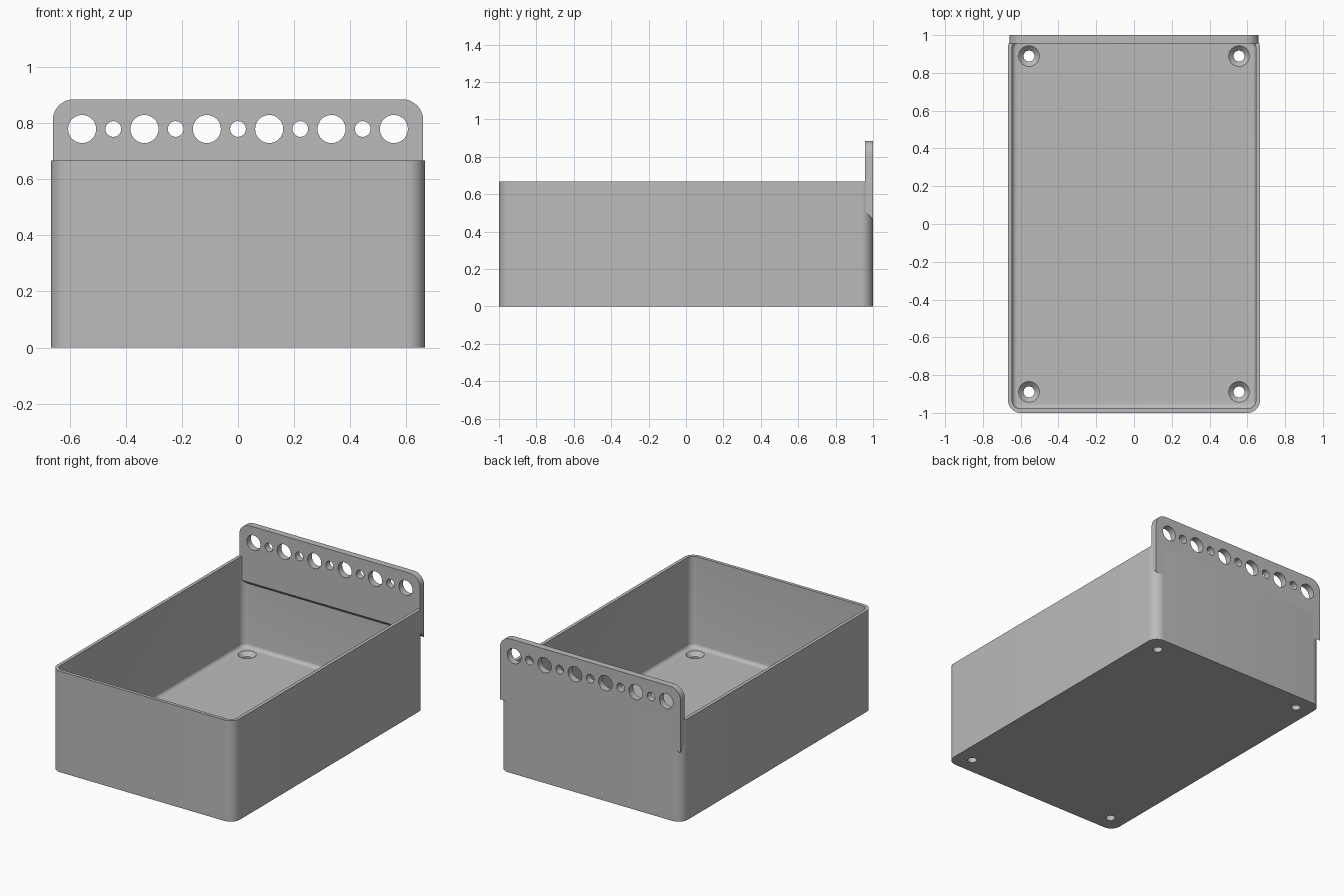
import bpy, bmesh, math

cube = bpy.data.objects.get("Cube")
if cube:
    bpy.data.objects.remove(cube, do_unlink=True)

# Overall dimensions
HALF_X, HALF_Y, HEIGHT = 0.667, 1.0, 0.667
WALL, FLOOR, CORNER, FILLET = 0.022, 0.067, 0.067, 0.024
PLATE_X, PLATE_FRONT, PLATE_TOP = 0.66, 0.956, 0.885

grey = bpy.data.materials.new("plain grey")
grey.use_nodes = True
colour = (0.5, 0.5, 0.5, 1)
grey.diffuse_color = colour
grey.node_tree.nodes["Principled BSDF"].inputs["Base Color"].default_value = colour


def arc(cx, cy, r, start, end, steps):
    return [(cx + r * math.cos(math.radians(start + (end - start) * i / steps)),
             cy + r * math.sin(math.radians(start + (end - start) * i / steps)))
            for i in range(steps + 1)]


def rounded_rect(hx, hy, r, z):
    pts = []
    for k, (sx, sy) in enumerate([(1, 1), (-1, 1), (-1, -1), (1, -1)]):
        pts += arc(sx * (hx - r), sy * (hy - r), r, 90 * k, 90 * k + 90, 10)
    return [(x, y, z) for x, y in pts]


def add_loft(bm, loops):
    """Skin a stack of matching loops and close both ends."""
    rings = [[bm.verts.new(p) for p in loop] for loop in loops]
    n = len(rings[0])
    for a, b in zip(rings, rings[1:]):
        for i in range(n):
            bm.faces.new((a[i], a[(i + 1) % n], b[(i + 1) % n], b[i]))
    bm.faces.new(rings[0])
    bm.faces.new(rings[-1])


def finish(bm, name):
    bmesh.ops.recalc_face_normals(bm, faces=bm.faces)
    mesh = bpy.data.meshes.new(name)
    bm.to_mesh(mesh)
    bm.free()
    mesh.materials.append(grey)
    obj = bpy.data.objects.new(name, mesh)
    bpy.context.collection.objects.link(obj)
    return obj


def cut_and_smooth(obj, cutter):
    cutter.hide_render = True
    mod = obj.modifiers.new("holes", "BOOLEAN")
    mod.operation, mod.solver, mod.object = "DIFFERENCE", "EXACT", cutter
    bpy.ops.object.select_all(action="DESELECT")
    bpy.context.view_layer.objects.active = obj
    obj.select_set(True)
    bpy.ops.object.modifier_apply(modifier=mod.name)
    bpy.ops.object.shade_smooth_by_angle(angle=math.radians(30))
    bpy.data.objects.remove(cutter, do_unlink=True)


# Open tray with rounded corners and a filleted floor
bm = bmesh.new()
inner = (HALF_X - WALL, HALF_Y - WALL, CORNER - WALL)
loops = [rounded_rect(HALF_X, HALF_Y, CORNER, 0),
         rounded_rect(HALF_X, HALF_Y, CORNER, HEIGHT),
         rounded_rect(*inner, HEIGHT)]
for c, s in arc(0, 0, FILLET, 0, 90, 5):
    inset = FILLET - c
    loops.append(rounded_rect(*(v - inset for v in inner), FLOOR + FILLET - s))
add_loft(bm, loops)
tray = finish(bm, "tray")

# Countersunk screw holes in the floor
bm = bmesh.new()
sink = [(0.029, -0.05), (0.029, FLOOR - 0.026), (0.055, FLOOR), (0.055, FLOOR + 0.05)]
for x in (-0.556, 0.556):
    for y in (-0.889, 0.889):
        add_loft(bm, [[(px, py, z) for px, py in arc(x, y, r, 0, 348.75, 31)]
                      for r, z in sink])
cut_and_smooth(tray, finish(bm, "screw_hole_cutter"))

# Upright back plate with rounded top corners and a sloping lower edge
bm = bmesh.new()
r = 0.075
top = (arc(PLATE_X - r, PLATE_TOP - r, r, 0, 90, 10)
       + arc(r - PLATE_X, PLATE_TOP - r, r, 90, 180, 10))
add_loft(bm, [[(x, y, z) for x, z in [(PLATE_X, low)] + top + [(-PLATE_X, low)]]
              for y, low in ((PLATE_FRONT, 0.51), (HALF_Y, 0.466))])
plate = finish(bm, "hole_plate")

# Row of alternating large and small holes
bm = bmesh.new()
for i in range(-5, 6):
    radius = 0.05 if i % 2 else 0.028
    ring = arc(i * 0.1111, 0.779, radius, 0, 348.75, 31)
    add_loft(bm, [[(x, y, z) for x, z in ring] for y in (0.9, 1.1)])
cut_and_smooth(plate, finish(bm, "plate_hole_cutter"))
